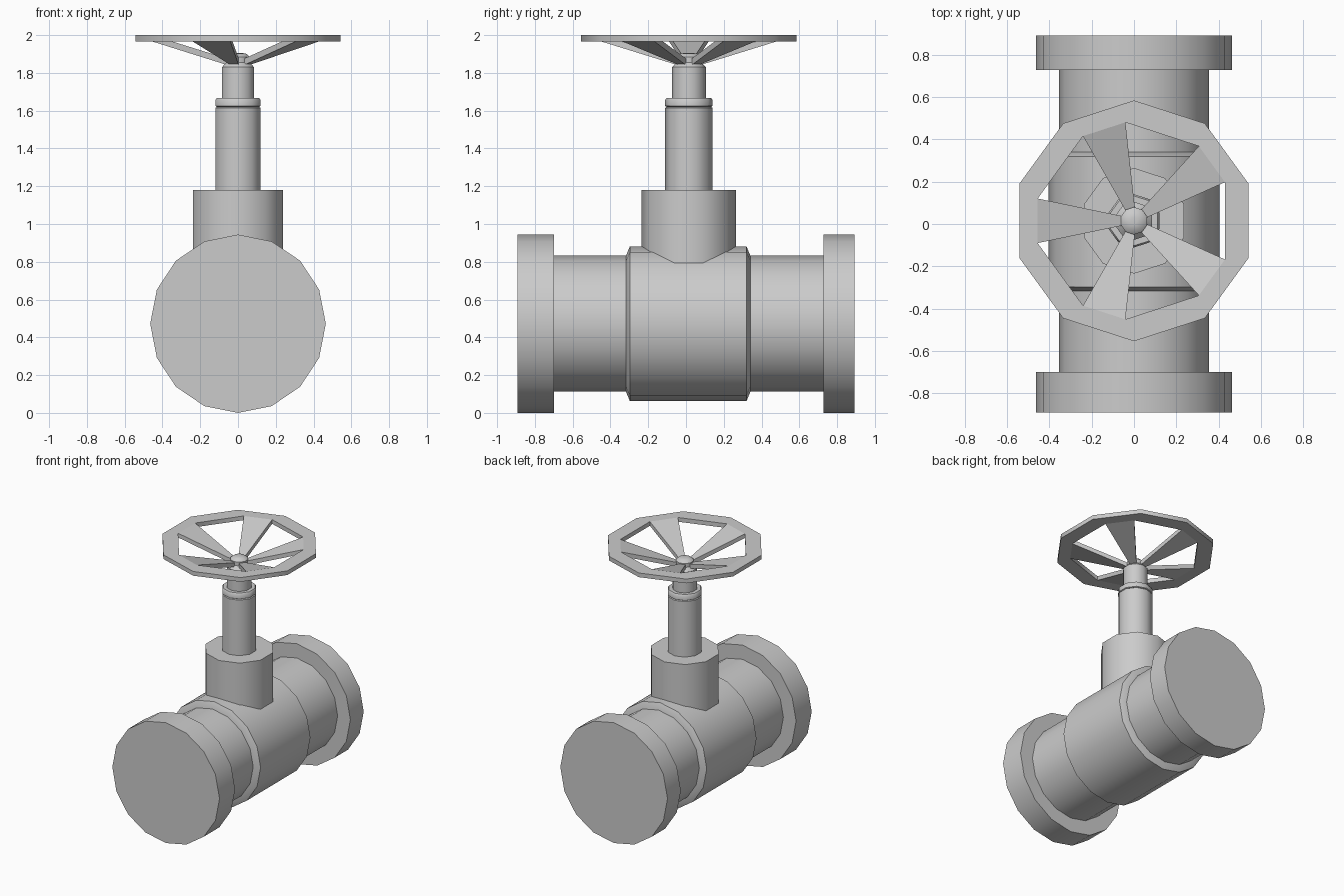
import bpy, bmesh
from math import sin, cos, radians, pi
from mathutils import Matrix

if "Cube" in bpy.data.objects:
    bpy.data.objects.remove(bpy.data.objects["Cube"])

YC = 0.015      # centre of the upright parts
ZC = 0.472      # axis height of the pipe


def finish(name, bm, angle=40):
    bmesh.ops.recalc_face_normals(bm, faces=bm.faces)
    me = bpy.data.meshes.new(name)
    bm.to_mesh(me)
    bm.free()
    ob = bpy.data.objects.new(name, me)
    bpy.context.collection.objects.link(ob)
    bpy.ops.object.select_all(action='DESELECT')
    bpy.context.view_layer.objects.active = ob
    ob.select_set(True)
    bpy.ops.object.shade_smooth_by_angle(angle=radians(angle))
    return ob


def lathe(name, profile, sides, matrix):
    """Spin (radius, height) points about z, with a vertex at 90 degrees; cap both ends."""
    bm = bmesh.new()
    rings = []
    for r, h in profile:
        ring = []
        for i in range(sides):
            a = pi / 2 + 2 * pi * i / sides
            ring.append(bm.verts.new((r * cos(a), r * sin(a), h)))
        rings.append(ring)
    for lo, hi in zip(rings, rings[1:]):
        for i in range(sides):
            j = (i + 1) % sides
            bm.faces.new((lo[i], lo[j], hi[j], hi[i]))
    bm.faces.new(rings[0])
    bm.faces.new(rings[-1])
    bm.transform(matrix)
    return finish(name, bm)


# Horizontal parts: the lathe axis is laid along y
lay = Matrix.Translation((0, 0, ZC)) @ Matrix.Rotation(pi / 2, 4, 'X') @ Matrix.Diagonal((0.985, 1, -1, 1))
upright = Matrix.Translation((0, YC, 0))

lathe("pipe", [(0.36, -0.72), (0.36, 0.75)], 16, lay)
lathe("valve_body", [(0.36, -0.318), (0.41, -0.297), (0.41, 0.32), (0.36, 0.341)], 16, lay)
lathe("front_flange", [(0.472, -0.893), (0.472, -0.70)], 16, lay)
lathe("back_flange", [(0.472, 0.728), (0.472, 0.893)], 16, lay)

# Upright parts
lathe("bonnet", [(0.25, 0.55), (0.25, 1.18)], 10, upright)
lathe("neck", [(0.125, 1.15), (0.125, 1.615), (0.118, 1.62)], 10, upright)
lathe("neck_collar", [(0.118, 1.62), (0.126, 1.625), (0.126, 1.655), (0.118, 1.667)], 10, upright)
lathe("stem", [(0.09, 1.65), (0.09, 1.83), (0.065, 1.855), (0.065, 1.885), (0.045, 1.902), (0.015, 1.906)],
      10, upright)


def polar(r, deg, z):
    a = radians(deg)
    return (r * cos(a), YC + r * sin(a), z)


# Handwheel rim: ten sides outside, alternating wide and narrow sides inside
bm = bmesh.new()
outer = [18 + 36 * i for i in range(10)]
inner = [72 * (i // 2) + (23 if i % 2 == 0 else 49) for i in range(10)]
loops = [[bm.verts.new(polar(r, a, z)) for a in angs]
         for r, angs, z in ((0.57, outer, 1.967), (0.57, outer, 2.0), (0.468, inner, 2.0), (0.468, inner, 1.967))]
for k in range(4):
    p, q = loops[k], loops[(k + 1) % 4]
    for i in range(10):
        j = (i + 1) % 10
        bm.faces.new((p[i], p[j], q[j], q[i]))
finish("handwheel_rim", bm)

# Five flat wedge spokes rising from the stem to the rim
bm = bmesh.new()
for k in range(5):
    c = 36 + 72 * k
    v = [bm.verts.new(polar(r, c + s * half, z))
         for r, half, z in ((0.05, 24, 1.838), (0.05, 24, 1.872), (0.468, 13, 2.0), (0.468, 13, 1.967))
         for s in (-1, 1)]
    for a in range(0, 8, 2):
        b = (a + 2) % 8
        bm.faces.new((v[a], v[a + 1], v[b + 1], v[b]))
    bm.faces.new(v[0::2])
    bm.faces.new(v[1::2])
finish("handwheel_spokes", bm)
